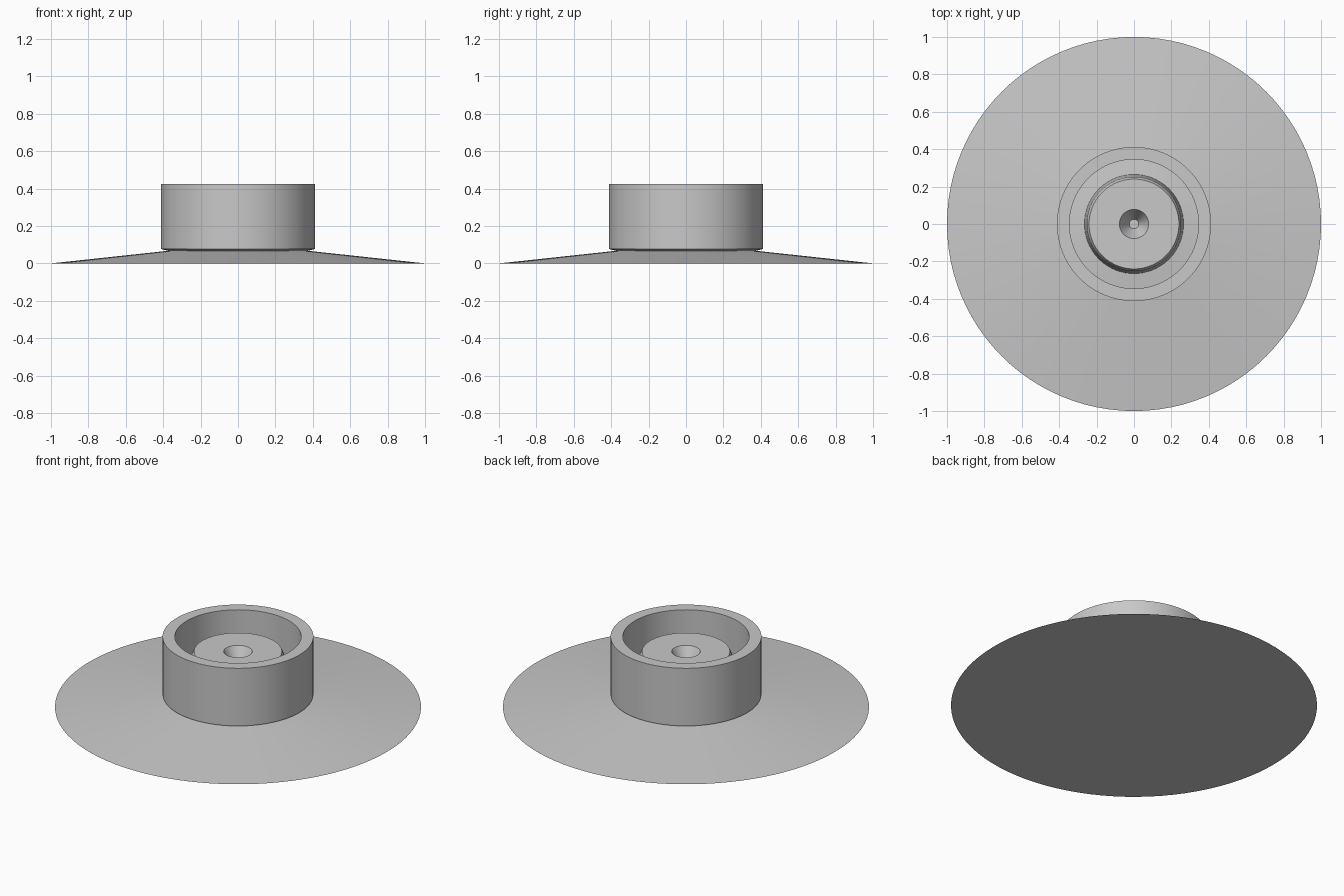
import bpy, bmesh, math

cube = bpy.data.objects.get("Cube")
if cube:
    bpy.data.objects.remove(cube, do_unlink=True)

SEGMENTS = 96

grey = bpy.data.materials.new("light grey")
grey.use_nodes = True
grey.diffuse_color = (0.58, 0.58, 0.58, 1)
grey.node_tree.nodes["Principled BSDF"].inputs["Base Color"].default_value = grey.diffuse_color


def lathe(name, profile, closed=False):
    """Spin a (radius, height) profile around z; cap open ends."""
    bm = bmesh.new()
    rings = []
    for r, z in profile:
        angles = [math.tau * i / SEGMENTS for i in range(SEGMENTS)]
        rings.append([bm.verts.new((r * math.cos(a), r * math.sin(a), z)) for a in angles])
    pairs = list(zip(rings, rings[1:]))
    if closed:
        pairs.append((rings[-1], rings[0]))
    else:
        bm.faces.new(rings[0])
        bm.faces.new(rings[-1])
    for low, high in pairs:
        for i in range(SEGMENTS):
            j = (i + 1) % SEGMENTS
            bm.faces.new((low[i], low[j], high[j], high[i]))
    bmesh.ops.recalc_face_normals(bm, faces=bm.faces)
    mesh = bpy.data.meshes.new(name)
    bm.to_mesh(mesh)
    bm.free()
    mesh.materials.append(grey)
    obj = bpy.data.objects.new(name, mesh)
    bpy.context.collection.objects.link(obj)
    bpy.ops.object.select_all(action="DESELECT")
    obj.select_set(True)
    bpy.context.view_layer.objects.active = obj
    bpy.ops.object.shade_smooth_by_angle(angle=math.radians(20))
    return obj


# Shallow conical flange with the tapered hub and its countersunk hole
lathe("flange_and_hub", [
    (1.0, 0.0), (0.265, 0.079), (0.252, 0.31), (0.24, 0.335),
    (0.078, 0.335), (0.025, 0.235),
])

# Upright collar around the hub
lathe("collar", [(0.412, 0.077), (0.412, 0.425), (0.345, 0.425), (0.345, 0.06)], closed=True)
